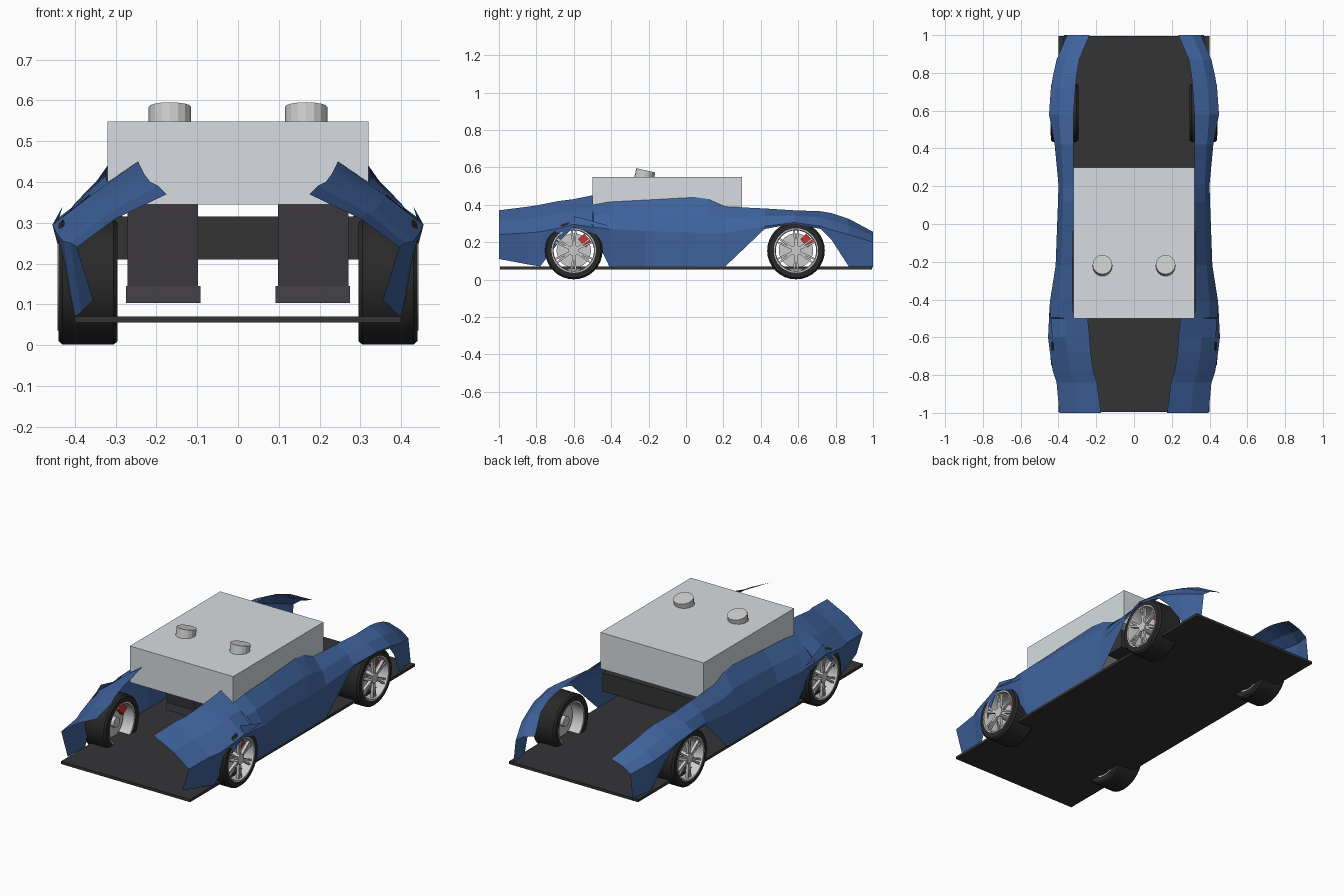
import bpy, bmesh, math
from mathutils import Matrix, Vector

if "Cube" in bpy.data.objects:
    bpy.data.objects.remove(bpy.data.objects["Cube"])


def material(name, rgb):
    m = bpy.data.materials.new(name)
    m.diffuse_color = (*rgb, 1)
    m.use_nodes = True
    m.node_tree.nodes["Principled BSDF"].inputs["Base Color"].default_value = m.diffuse_color
    return m


BLUE = material("blue_paint", (0.05, 0.125, 0.34))
DARK = material("dark_floor", (0.034, 0.033, 0.036))
RUBBER = material("rubber", (0.022, 0.022, 0.022))
SEAT = material("seat_grey", (0.06, 0.055, 0.065))
PALE = material("pale_glass", (0.68, 0.72, 0.75))
RED = material("red_caliper", (0.65, 0.03, 0.03))


def finish(name, bm, mat=None, mirror=False, smooth=False, normals=True):
    if normals:
        bmesh.ops.recalc_face_normals(bm, faces=bm.faces)
    me = bpy.data.meshes.new(name)
    bm.to_mesh(me)
    bm.free()
    ob = bpy.data.objects.new(name, me)
    bpy.context.collection.objects.link(ob)
    if mat:
        me.materials.append(mat)
    if smooth:
        bpy.ops.object.select_all(action='DESELECT')
        ob.select_set(True)
        bpy.context.view_layer.objects.active = ob
        bpy.ops.object.shade_smooth_by_angle(angle=math.radians(30))
    if mirror:
        ob.modifiers.new("mirror", 'MIRROR')
    return ob


def add_box(bm, lo, hi, rot=None):
    lo, hi = Vector(lo), Vector(hi)
    m = Matrix.Translation((lo + hi) / 2) @ Matrix.Diagonal((*(hi - lo), 1))
    bmesh.ops.create_cube(bm, size=1, matrix=(rot or Matrix()) @ m)


def box(name, lo, hi, mat=None, mirror=False):
    bm = bmesh.new()
    add_box(bm, lo, hi)
    return finish(name, bm, mat, mirror)


def lathe(bm, profile, centre, steps=32):
    # closed (x, radius) profile turned about the wheel axle
    y, z = centre
    rings = []
    for i in range(steps):
        a = 2 * math.pi * i / steps
        rings.append([bm.verts.new((x, y + r * math.cos(a), z + r * math.sin(a)))
                      for x, r in profile])
    n = len(profile)
    for i in range(steps):
        p, q = rings[i], rings[(i + 1) % steps]
        for j in range(n):
            k = (j + 1) % n
            bm.faces.new((p[j], p[k], q[k], q[j]))


def disc(bm, x0, x1, r, centre, steps=32):
    m = Matrix.Translation(((x0 + x1) / 2, *centre)) @ Matrix.Rotation(math.pi / 2, 4, 'Y')
    bmesh.ops.create_cone(bm, cap_ends=True, segments=steps, radius1=r, radius2=r,
                          depth=x1 - x0, matrix=m)


# floor plate and cabin block
box("floor_plate", (-0.4, -0.995, 0.055), (0.4, 0.995, 0.07), DARK)
box("cabin_block", (-0.32, -0.5, 0.345), (0.32, 0.3, 0.548), PALE)
box("dashboard", (-0.32, 0.16, 0.21), (0.32, 0.28, 0.315), DARK)

# reclined seats: cushion and back
bm = bmesh.new()
add_box(bm, (0.092, -0.24, 0.103), (0.275, 0.1, 0.145))
back = Matrix.Translation((0, -0.2, 0.12)) @ Matrix.Rotation(math.radians(15), 4, 'X')
add_box(bm, (0.098, -0.03, 0), (0.271, 0.03, 0.36), back)
finish("seat", bm, SEAT, True)

# tilted round posts poking through the cabin roof
bm = bmesh.new()
m = Matrix.Translation((0.167, -0.225, 0.54)) @ Matrix.Rotation(math.radians(-13), 4, 'X')
bmesh.ops.create_cone(bm, cap_ends=True, segments=16, radius1=0.052, radius2=0.052,
                      depth=0.09, matrix=m)
finish("head_post", bm, None, True)

# side body: stations along y with bottom, shoulder and inner edge (x, z)
STATIONS = [
    (-1.00, .355, .11, .395, .24, .175, .37),
    (-0.84, .385, .08, .41, .25, .195, .39),
    (-0.78, .40, .07, .43, .255, .215, .40),
    (-0.68, .43, .20, .445, .275, .23, .42),
    (-0.60, .45, .28, .455, .295, .235, .43),
    (-0.50, .44, .25, .45, .28, .245, .45),
    (-0.495, .44, .245, .45, .28, .32, .40),
    (-0.41, .40, .07, .445, .27, .325, .415),
    (-0.22, .40, .07, .415, .26, .325, .425),
    (0.05, .40, .07, .405, .25, .32, .44),
    (0.12, .40, .07, .402, .25, .32, .43),
    (0.21, .40, .07, .40, .25, .32, .39),
    (0.42, .415, .27, .42, .285, .32, .38),
    (0.58, .445, .30, .45, .305, .32, .37),
    (0.72, .435, .27, .44, .285, .31, .365),
    (0.78, .42, .21, .43, .265, .305, .355),
    (0.87, .39, .07, .41, .24, .29, .325),
    (1.00, .37, .065, .355, .20, .235, .255),
]
bm = bmesh.new()
rows = []
for y, bx, bz, sx, sz, ix, iz in STATIONS:
    upper = ((sx + ix) / 2 + 0.015, y, (sz + iz) / 2 + 0.005)
    rows.append([bm.verts.new(p) for p in
                 ((bx, y, bz), (sx, y, sz), upper, (ix, y, iz))])
for p, q in zip(rows, rows[1:]):
    for j in range(3):
        bm.faces.new((p[j], q[j], q[j + 1], p[j + 1]))
finish("side_body", bm, BLUE, True, normals=False)

# small fender flare over the wheels at the -y end
bm = bmesh.new()
f = [bm.verts.new(p) for p in ((.455, -.60, .295), (.445, -.42, .29), (.43, -.60, .34))]
bm.faces.new(f)
finish("fender_flare", bm, BLUE, True, normals=False)

# wheels
for end, wy in (("front", -0.6), ("rear", 0.588)):
    c = (wy, 0.155)

    bm = bmesh.new()
    lathe(bm, [(.295, .118), (.295, .145), (.305, .154), (.43, .154),
               (.44, .145), (.44, .118)], c)
    finish(end + "_tyre", bm, RUBBER, True, smooth=True)

    bm = bmesh.new()
    lathe(bm, [(.298, .108), (.298, .119), (.442, .119), (.442, .112), (.43, .108)], c)
    finish(end + "_rim", bm, None, True, smooth=True)

    # paired spokes and hub
    bm = bmesh.new()
    for i in range(6):
        turn = Matrix.Translation((0, *c)) @ Matrix.Rotation(math.pi / 3 * i, 4, 'X')
        for s in (-1, 1):
            splay = turn @ Matrix.Rotation(s * 0.1, 4, 'X')
            add_box(bm, (.418, -.005, .015), (.434, .005, .112), splay)
    disc(bm, .33, .438, .028, c, 16)
    finish(end + "_spokes", bm, None, True)

    bm = bmesh.new()
    disc(bm, .355, .37, .092, c)
    finish(end + "_brake_disc", bm, None, True)

    bm = bmesh.new()
    turn = Matrix.Translation((0, *c)) @ Matrix.Rotation(math.radians(-48), 4, 'X')
    add_box(bm, (.335, -.03, .058), (.395, .03, .102), turn)
    finish(end + "_caliper", bm, RED, True)
